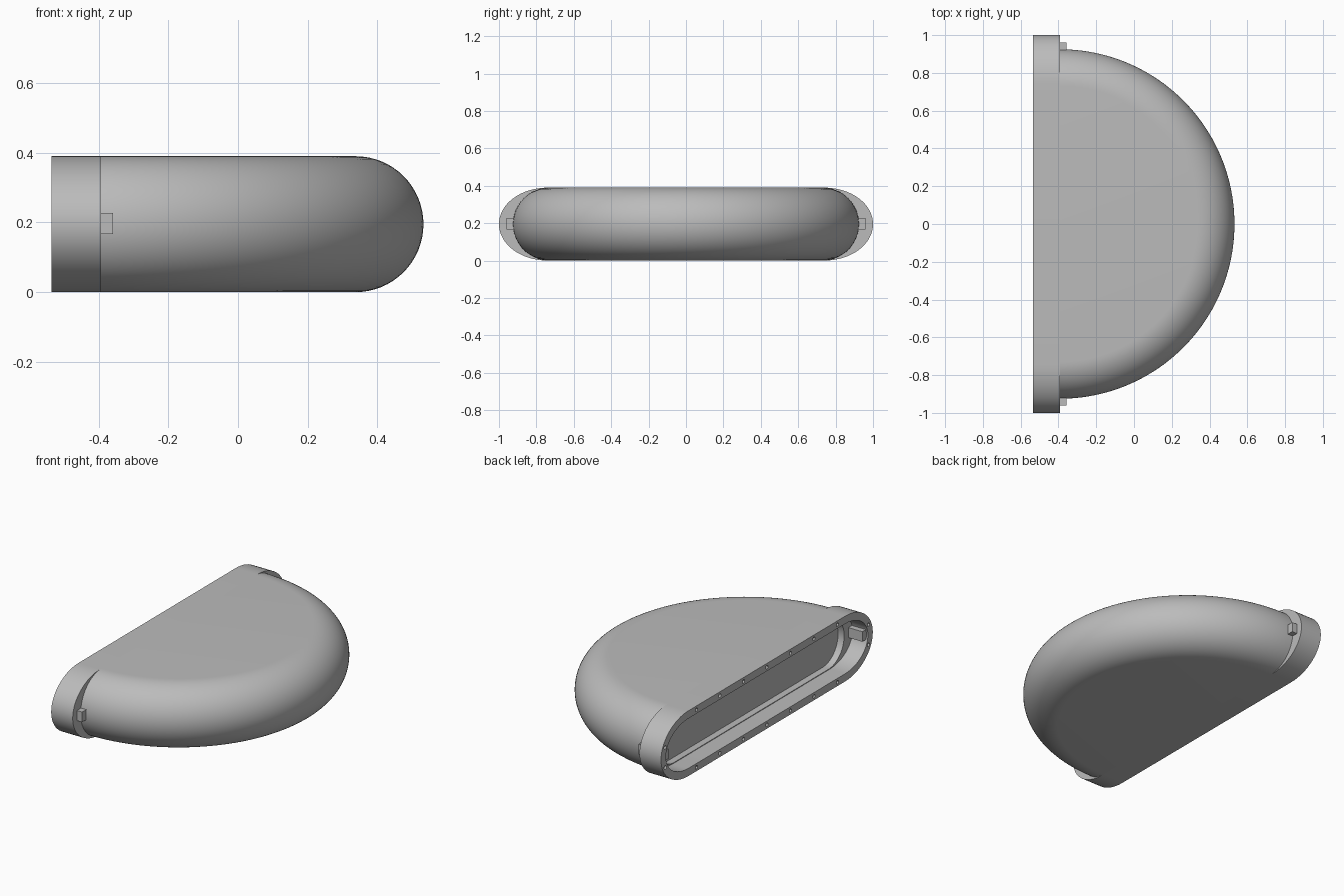
import bpy
import bmesh
from math import sin, cos, pi
from mathutils import Matrix, Vector

if "Cube" in bpy.data.objects:
    bpy.data.objects.remove(bpy.data.objects["Cube"])

MID = 0.195                          # half height of the housing
BACK, SEAM, PEG = -0.535, -0.393, -0.358
FLAT = 0.73                          # half width of the flat middle
WALL = 0.05

grey = bpy.data.materials.new("plain_grey")
grey.use_nodes = True
grey.diffuse_color = (0.5, 0.5, 0.5, 1)
grey.node_tree.nodes["Principled BSDF"].inputs["Base Color"].default_value = (0.5, 0.5, 0.5, 1)


def finish(bm, name, smooth=True):
    bmesh.ops.recalc_face_normals(bm, faces=bm.faces)
    mesh = bpy.data.meshes.new(name)
    bm.to_mesh(mesh)
    bm.free()
    mesh.materials.append(grey)
    obj = bpy.data.objects.new(name, mesh)
    bpy.context.collection.objects.link(obj)
    if smooth:
        bpy.ops.object.select_all(action='DESELECT')
        obj.select_set(True)
        bpy.context.view_layer.objects.active = obj
        bpy.ops.object.shade_smooth_by_angle(angle=pi / 6)
    return obj


def slot_loop(bm, x, flat, ry, rz, steps=32):
    """Closed slot outline with elliptical ends, standing across x."""
    verts = []
    for side in (1, -1):
        for i in range(steps + 1):
            a = -pi / 2 + pi * i / steps
            verts.append(bm.verts.new((x, side * (flat + ry * cos(a)), MID + side * rz * sin(a))))
    return verts


def dome_shell(bm, radius, steps=32, turns=96):
    """Half lathe of a flat disc with a rounded rim."""
    pts = [(0, radius)] + [(FLAT + radius * cos(a), radius * sin(a))
                           for a in (pi / 2 - pi * i / steps for i in range(steps + 1))] + [(0, -radius)]
    verts = [bm.verts.new((SEAM, -r, MID + z)) for r, z in pts]
    edges = [bm.edges.new(pair) for pair in zip(verts, verts[1:])]
    bmesh.ops.spin(bm, geom=verts + edges, cent=(SEAM, 0, 0), axis=(0, 0, 1),
                   angle=pi, steps=turns, use_duplicate=False)


# Hollow half-round body
bm = bmesh.new()
dome_shell(bm, MID)
dome_shell(bm, MID - WALL)
bmesh.ops.remove_doubles(bm, verts=bm.verts, dist=0.0001)
bmesh.ops.bridge_loops(bm, edges=[e for e in bm.edges if e.is_boundary])
finish(bm, "body_shell")

# Flange: outer wall, shoulder against the body, then the wider mouth
bm = bmesh.new()
outer = (0.74, 0.26, MID)
neck = (FLAT, MID - WALL, MID - WALL)
mouth = (0.74, 0.214, 0.149)
loops = [slot_loop(bm, x, *shape) for x, shape in (
    (BACK, outer), (SEAM, outer), (SEAM, neck), (SEAM - 0.04, neck),
    (SEAM - 0.04, mouth), (BACK, mouth))]
for a, b in zip(loops, loops[1:] + loops[:1]):
    n = len(a)
    for i in range(n):
        j = (i + 1) % n
        bm.faces.new((a[i], a[j], b[j], b[i]))
flange = finish(bm, "flange", smooth=False)

# Screw holes around the flange face
spots = [(k * 0.222, MID + s * 0.172) for k in range(-3, 4) for s in (1, -1)]
spots += [(s * 0.96, MID + t * 0.06) for s in (1, -1) for t in (1, -1)]
bm = bmesh.new()
for y, z in spots:
    place = Matrix.Translation(Vector((BACK, y, z))) @ Matrix.Rotation(pi / 2, 4, 'Y')
    bmesh.ops.create_cone(bm, cap_ends=True, segments=12, radius1=0.011, radius2=0.011,
                          depth=0.12, matrix=place)
cutter = finish(bm, "hole_cutter", smooth=False)
cut = flange.modifiers.new("holes", 'BOOLEAN')
cut.operation = 'DIFFERENCE'
cut.solver = 'EXACT'
cut.object = cutter
bpy.context.view_layer.objects.active = flange
flange.select_set(True)
bpy.ops.object.modifier_apply(modifier=cut.name)
bpy.data.objects.remove(cutter)
bpy.ops.object.select_all(action='DESELECT')
flange.select_set(True)
bpy.ops.object.shade_smooth_by_angle(angle=pi / 6)

# Latch bars running through both ends of the flange
for side, name in ((1, "left_latch_bar"), (-1, "right_latch_bar")):
    bm = bmesh.new()
    size = Vector((PEG - BACK - 0.01, 0.045, 0.06))
    centre = Vector(((PEG + BACK + 0.01) / 2, side * 0.938, MID + 0.002))
    bmesh.ops.create_cube(bm, size=1, matrix=Matrix.Translation(centre) @ Matrix.Diagonal(size.to_4d()))
    finish(bm, name, smooth=False)
